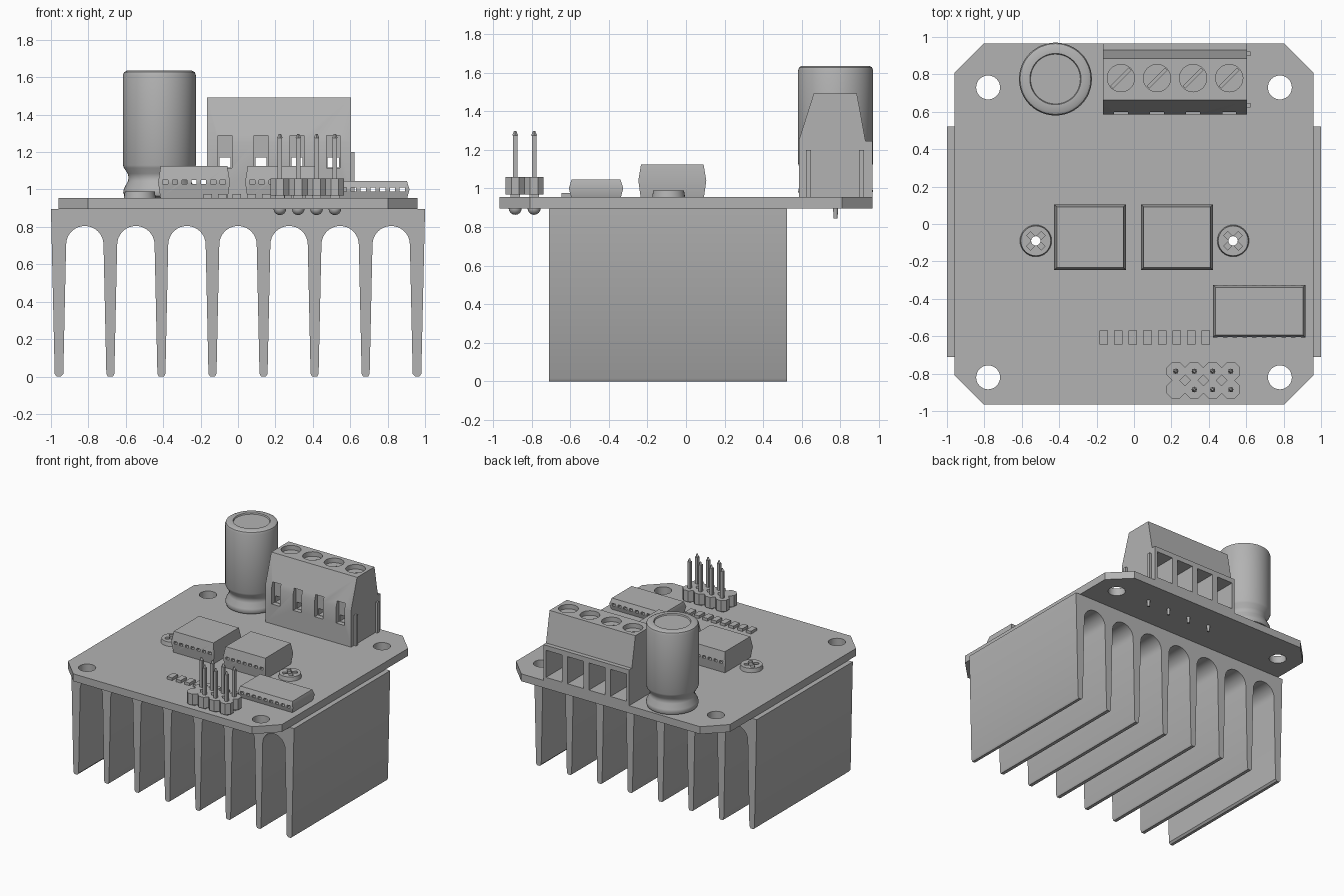
import bpy, bmesh, math
from mathutils import Matrix, Vector

cube = bpy.data.objects.get("Cube")
if cube:
    bpy.data.objects.remove(cube, do_unlink=True)

GREY = (0.45, 0.45, 0.45, 1)
mat = bpy.data.materials.new("plain_grey")
mat.use_nodes = True
mat.diffuse_color = GREY
mat.node_tree.nodes["Principled BSDF"].inputs["Base Color"].default_value = GREY


def finish(name, bm, smooth=False):
    bmesh.ops.recalc_face_normals(bm, faces=bm.faces)
    me = bpy.data.meshes.new(name)
    bm.to_mesh(me)
    bm.free()
    me.materials.append(mat)
    ob = bpy.data.objects.new(name, me)
    bpy.context.collection.objects.link(ob)
    if smooth:
        shade(ob)
    return ob


def shade(ob):
    bpy.ops.object.select_all(action='DESELECT')
    ob.select_set(True)
    bpy.context.view_layer.objects.active = ob
    bpy.ops.object.shade_smooth_by_angle(angle=math.radians(35))


def boxes(name, items):
    """Boxes given as (x0, x1, y0, y1, z0, z1)."""
    bm = bmesh.new()
    for x0, x1, y0, y1, z0, z1 in items:
        m = Matrix.Translation(((x0 + x1) / 2, (y0 + y1) / 2, (z0 + z1) / 2))
        bmesh.ops.create_cube(bm, size=1, matrix=m @ Matrix.Diagonal((x1 - x0, y1 - y0, z1 - z0, 1)))
    return finish(name, bm)


def rods(name, spots, r, z0, z1, sides=32, r_low=None, smooth=True):
    """Upright cylinders or cones at each (x, y)."""
    bm = bmesh.new()
    for x, y in spots:
        bmesh.ops.create_cone(bm, cap_ends=True, segments=sides, radius1=r if r_low is None else r_low,
                              radius2=r, depth=z1 - z0,
                              matrix=Matrix.Translation((x, y, (z0 + z1) / 2)))
    return finish(name, bm, smooth)


def extrude(name, pts, offset, smooth=False):
    bm = bmesh.new()
    face = bm.faces.new([bm.verts.new(p) for p in pts])
    new = bmesh.ops.extrude_face_region(bm, geom=[face])["geom"]
    bmesh.ops.translate(bm, vec=offset, verts=[v for v in new if isinstance(v, bmesh.types.BMVert)])
    return finish(name, bm, smooth)


def slots(name, spots, width, length, z0, z1, angles):
    """Turned bars for driver slots."""
    bm = bmesh.new()
    for x, y in spots:
        for a in angles:
            m = Matrix.Translation((x, y, (z0 + z1) / 2)) @ Matrix.Rotation(math.radians(a), 4, 'Z')
            bmesh.ops.create_cube(bm, size=1, matrix=m @ Matrix.Diagonal((length, width, z1 - z0, 1)))
    return finish(name, bm)


def cut(ob, *cutters):
    for c in cutters:
        c.hide_render = True
        mod = ob.modifiers.new("cut", 'BOOLEAN')
        mod.operation, mod.solver, mod.object = 'DIFFERENCE', 'EXACT', c
        mod.use_self = True
        bpy.context.view_layer.update()
        me = bpy.data.meshes.new_from_object(ob.evaluated_get(bpy.context.evaluated_depsgraph_get()))
        ob.modifiers.clear()
        ob.data = me
        bpy.data.objects.remove(c, do_unlink=True)
    shade(ob)


DECK, UNDER = 0.955, 0.895
screws = [(-0.525, -0.09), (0.53, -0.09)]

# Finned heat sink: one profile with seven arched gaps
PITCH = 0.273
prof = [(1, UNDER), (-1, UNDER), (-0.98, 0.015), (-0.97, 0), (-0.947, 0)]
for i in range(-3, 4):
    c = i * PITCH
    prof += [(c - 0.123, 0), (c - 0.115, 0.015)] if i > -3 else [(c - 0.115, 0.015)]
    for k in range(17):
        a = math.pi * (1 - k / 16)
        prof.append((c + 0.1 * math.cos(a), 0.705 + 0.1 * math.sin(a)))
    prof += [(c + 0.115, 0.015)] + ([(c + 0.123, 0)] if i < 3 else [])
prof += [(0.947, 0), (0.97, 0), (0.98, 0.015)]
sink = extrude("heat_sink", [(x, -0.71, z) for x, z in prof], (0, 1.232, 0))
cut(sink, rods("screw_bores", screws, 0.025, 0.6, 1, 16))

# Circuit board with clipped corners and mounting holes
W, D, C = 0.96, 0.965, 0.157
outline = [(W, D - C), (W - C, D), (C - W, D), (-W, D - C),
           (-W, C - D), (C - W, -D), (W - C, -D), (W, C - D)]
board = extrude("circuit_board", [(x, y, UNDER) for x, y in outline], (0, 0, DECK - UNDER))
cut(board, rods("mount_holes", [(s * 0.78, y) for s in (-1, 1) for y in (0.73, -0.82)], 0.064, 0.8, 1.1),
    rods("screw_bores", screws, 0.025, 0.8, 1.1, 16))

# Screws with cross recess
heads = rods("screw_heads", screws, 0.08, DECK, 0.988, 32, 0.085)
cut(heads, slots("cross_slots", screws, 0.03, 0.11, 0.968, 1.1, (45, 135)),
    rods("screw_bores", screws, 0.025, 0.9, 1.1, 16))

# Capacitor: lathed can with a neck and sunken top
can = [(0, DECK), (0.165, DECK), (0.187, 0.965), (0.194, 0.985), (0.19, 1.005), (0.168, 1.045),
       (0.165, 1.065), (0.17, 1.085), (0.19, 1.115), (0.195, 1.13), (0.195, 1.61), (0.189, 1.627),
       (0.175, 1.635), (0.137, 1.635), (0.133, 1.625), (0, 1.625)]
bm = bmesh.new()
vs = [bm.verts.new((r, 0, z)) for r, z in can]
es = [bm.edges.new(p) for p in zip(vs, vs[1:])]
bmesh.ops.spin(bm, geom=vs + es, cent=(0, 0, 0), axis=(0, 0, 1), angle=math.tau, steps=48)
bmesh.ops.remove_doubles(bm, verts=bm.verts, dist=0.0001)
bmesh.ops.translate(bm, verts=bm.verts, vec=(-0.42, 0.775, 0))
finish("capacitor", bm, True)

# Screw terminal block
X0, X1 = -0.165, 0.605
ways = [-0.07 + 0.193 * i for i in range(4)]
side = [(0.585, DECK), (0.965, DECK), (0.965, 1.245), (0.93, 1.245), (0.885, 1.492),
        (0.662, 1.492), (0.585, 1.25)]
block = extrude("terminal_block", [(X0, y, z) for y, z in side], (X1 - X0, 0, 0))
spots = [(x, 0.78) for x in ways]
cut(block,
    boxes("wire_openings", [(x - 0.072, x + 0.072, 0.72, 1.1, 0.985, 1.205) for x in ways]),
    boxes("front_notches", [(x - 0.037, x + 0.037, 0.5, 0.622, 1.115, 1.29) for x in ways]),
    boxes("through_slots", [(x - 0.03, x + 0.03, 0.55, 0.8, 1.118, 1.17) for x in ways]),
    rods("screw_wells", spots, 0.073, 1.455, 1.6),
    slots("driver_slots", spots, 0.016, 0.135, 1.435, 1.6, (45,)))
boxes("terminal_ribs", [(X1 - 0.01, X1 + 0.018, y, y + 0.025, DECK, 1.2) for y in (0.622, 0.897)])
rods("terminal_pins", [(x, 0.775) for x in ways], 0.017, 0.845, 0.96, 16, 0.01)


# Chips with tapered bodies and a row of lead slots
def chip(name, x0, x1, y0, y1, top, leads, lead_z):
    bm = bmesh.new()
    mid = DECK + (top - DECK) * 0.5
    rings = []
    for z, d in ((DECK, 0.012), (mid, 0), (top, 0.014)):
        rings.append([bm.verts.new(p) for p in ((x0 + d, y0 + d, z), (x1 - d, y0 + d, z),
                                                (x1 - d, y1 - d, z), (x0 + d, y1 - d, z))])
    for a, b in zip(rings, rings[1:]):
        for i in range(4):
            j = (i + 1) % 4
            bm.faces.new((a[i], a[j], b[j], b[i]))
    bm.faces.new(rings[0])
    bm.faces.new(rings[-1])
    ob = finish(name, bm)
    step = (x1 - x0) / (leads + 0.5)
    xs = [(x0 + x1) / 2 + (i - (leads - 1) / 2) * step for i in range(leads)]
    cut(ob, boxes("lead_slots", [(x - 0.014, x + 0.014, y0 - 0.1, y1 + 0.1, lead_z - 0.01, lead_z + 0.01)
                                 for x in xs]))


chip("driver_chip_right", -0.427, -0.043, -0.247, 0.105, 1.125, 7, 1.04)
chip("driver_chip_left", 0.038, 0.422, -0.247, 0.105, 1.125, 7, 1.04)
chip("logic_chip", 0.422, 0.917, -0.607, -0.325, 1.045, 9, 1.0)

# Row of small surface parts
boxes("small_resistors", [(x, x + 0.046, -0.645, -0.57, DECK, 0.977)
                          for x in [-0.185 + 0.078 * i for i in range(8)]])

# Pin header: joined octagons, pins and solder blobs
P = 0.098
grid = [(0.224 + P * i, -0.885 + P * j) for j in range(2) for i in range(4)]
bm = bmesh.new()
for x, y in grid:
    turn = Matrix.Translation((x, y, 1.013)) @ Matrix.Rotation(math.pi / 8, 4, 'Z')
    bmesh.ops.create_cone(bm, cap_ends=True, segments=8, radius1=0.053, radius2=0.053,
                          depth=0.09, matrix=turn)
finish("header_body", bm)
boxes("header_feet", [(x - 0.025, x + 0.025, y - 0.025, y + 0.025, DECK, 0.97) for x, y in grid])
pins = grid[1:]
boxes("header_pins", [(x - 0.012, x + 0.012, y - 0.012, y + 0.012, 0.96, 1.275) for x, y in pins])
rods("pin_tips", pins, 0.006, 1.275, 1.297, 4, 0.015, False)
bm = bmesh.new()
for x, y in grid:
    bmesh.ops.create_uvsphere(bm, u_segments=16, v_segments=8, radius=0.034,
                              matrix=Matrix.Translation((x, y, 0.897)))
finish("solder_blobs", bm, True)
